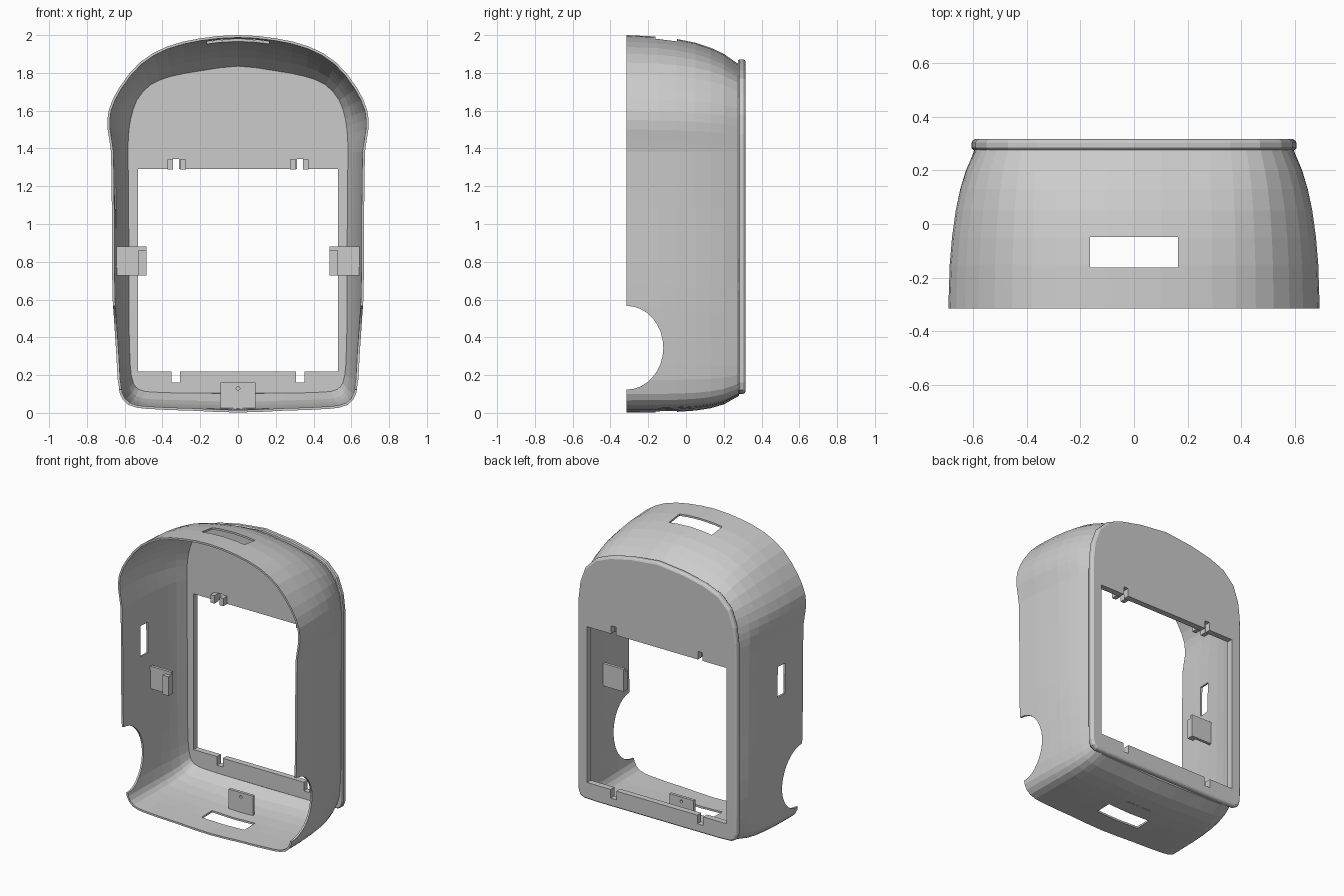
import bpy, bmesh, math
from mathutils import Vector

if "Cube" in bpy.data.objects:
    bpy.data.objects.remove(bpy.data.objects["Cube"])

# Half outlines (x, z), from top centre down to bottom centre
FRONT = [(0, 2.0), (.2, 1.983), (.38, 1.938), (.52, 1.855), (.63, 1.72), (.685, 1.6), (.69, 1.5),
         (.672, 1.38), (.667, .8), (.662, .55), (.645, .25), (.625, .1), (.58, .042), (.49, .022), (.25, .012), (0, .002)]
BACK = [(0, 1.845), (.2, 1.82), (.36, 1.79), (.47, 1.745), (.545, 1.66), (.578, 1.56), (.59, 1.47),
        (.593, 1.38), (.588, .8), (.588, .5), (.582, .25), (.565, .155), (.53, .115), (.46, .1), (.25, .095), (0, .09)]
FLANGE = [(0, 1.872), (.2, 1.85), (.36, 1.815), (.47, 1.77), (.55, 1.69), (.59, 1.58), (.603, 1.47),
          (.605, 1.38), (.605, .8), (.605, .3), (.603, .16), (.59, .122), (.56, .104), (.46, .1), (0, .1)]


def mirrored(half):
    return [Vector(p) for p in half] + [Vector((-x, z)) for x, z in half[-2:0:-1]]


def smooth(half, n=2):
    out = []
    pts = [Vector(p) for p in half]
    for i in range(len(pts) - 1):
        b, c = pts[i], pts[i + 1]
        a = pts[i - 1] if i else Vector((-pts[1].x, pts[1].y))
        d = pts[i + 2] if i + 2 < len(pts) else Vector((-b.x, b.y))
        # centripetal-style tangents keep long straight runs stable
        k = (c - b).length
        tb = (c - a) * (k / ((c - b).length + (b - a).length))
        tc = (d - b) * (k / ((d - c).length + (c - b).length))
        for j in range(n):
            t = j / n
            out.append(tuple(b * (2*t**3 - 3*t*t + 1) + tb * (t**3 - 2*t*t + t)
                             + c * (3*t*t - 2*t**3) + tc * (t**3 - t*t)))
    return out + [half[-1]]


def inset(ring, d):
    res = []
    for i, p in enumerate(ring):
        t = (ring[(i + 1) % len(ring)] - ring[i - 1]).normalized()
        res.append(p + Vector((t.y, -t.x)) * d)
    return res


def finish(bm, name):
    bmesh.ops.recalc_face_normals(bm, faces=bm.faces)
    me = bpy.data.meshes.new(name)
    bm.to_mesh(me)
    bm.free()
    ob = bpy.data.objects.new(name, me)
    bpy.context.collection.objects.link(ob)
    return ob


def loft(name, rings, closed):
    bm = bmesh.new()
    vs = [[bm.verts.new((p.x, y, p.y)) for p in r] for y, r in rings]
    n, m = len(vs[0]), len(vs)
    for i in range(m if closed else m - 1):
        a, b = vs[i], vs[(i + 1) % m]
        for j in range(n):
            k = (j + 1) % n
            bm.faces.new((a[j], a[k], b[k], b[j]))
    if not closed:
        bm.faces.new(vs[0])
        bm.faces.new(vs[-1])
    return finish(bm, name)


def box(name, x, y, z):
    bm = bmesh.new()
    bmesh.ops.create_cube(bm, size=1)
    for v in bm.verts:
        v.co = [lo + (hi - lo) * (c + .5) for (lo, hi), c in zip((x, y, z), v.co)]
    return finish(bm, name)


def cylinder(name, centre, ry, rz, axis, length, segs):
    bm = bmesh.new()
    bmesh.ops.create_cone(bm, cap_ends=True, segments=segs, radius1=1, radius2=1, depth=length)
    for v in bm.verts:
        a, b, h = v.co
        off = (h, a * ry, b * rz) if axis == 'x' else (a * ry, h, b * rz)
        v.co = Vector(centre) + Vector(off)
    return finish(bm, name)


def cut(ob, cutters):
    for c in cutters:
        m = ob.modifiers.new("cut", 'BOOLEAN')
        m.operation, m.solver, m.object = 'DIFFERENCE', 'EXACT', c
        bpy.context.view_layer.objects.active = ob
        bpy.ops.object.modifier_apply(modifier=m.name)
        bpy.data.objects.remove(c)


# Shell: thin wall tapering from the open front to the back panel
front, back = mirrored(smooth(FRONT)), mirrored(smooth(BACK))
steps = [(-.315, 0), (-.15, .05), (-.05, .13), (.05, .26), (.13, .43), (.2, .64), (.28, 1)]
outer = []
for y, f in steps:
    ring = []
    for a, b in zip(front, back):
        g = f ** 1.6 if a.y < .3 else f
        ring.append(Vector((a.x + (b.x - a.x) * f, a.y + (b.y - a.y) * g)))
    outer.append((y, ring))
inner = [(y, inset(r, .013)) for y, r in reversed(outer)]
shell = loft("shell", outer + inner, True)

# Side scallops, top and bottom slots, and the slot in the left wall
cut(shell, [cylinder("cutter", (0, -.315, 1.688), .185, .213, 'x', 2, 32),
            cylinder("cutter", (0, -.315, .345), .195, .222, 'x', 2, 32),
            box("cutter", (-.163, .163), (-.162, -.048), (1.8, 2.1)),
            box("cutter", (-.163, .163), (-.162, -.048), (-.1, .08)),
            box("cutter", (-.8, -.5), (-.13, -.055), (.98, 1.19))])

# Back panel with rounded rim, large window and clip notches
rim = mirrored(FLANGE)
panel = loft("back_panel", [(.275, inset(rim, .006)), (.283, rim), (.303, rim),
                            (.311, inset(rim, .005)), (.316, inset(rim, .014))], False)
cutters = [box("cutter", (-.53, .53), (.2, .4), (.22, 1.29))]
for s in (-.33, .33):
    cutters.append(box("cutter", (s - .022, s + .022), (.2, .4), (.16, .25)))
    cutters.append(box("cutter", (s - .018, s + .018), (.2, .4), (1.25, 1.345)))
cut(panel, cutters)

# Hinge clips above the window
for s in (-.325, .325):
    for d in (-.034, .034):
        box("hinge_clip", (s + d - .015, s + d + .015), (.235, .28), (1.288, 1.342))

# Side mounting tabs
for s in (-1, 1):
    box("side_tab", sorted((s * .485, s * .648)), (-.035, -.015), (.728, .882))
    box("side_tab_lip", sorted((s * .485, s * .53)), (-.06, -.035), (.728, .86))

# Bottom mounting tab with screw hole
tab = box("bottom_tab", (-.092, .092), (.03, .05), (.012, .16))
cut(tab, [cylinder("cutter", (0, .04, .13), .01, .01, 'y', .2, 12)])
